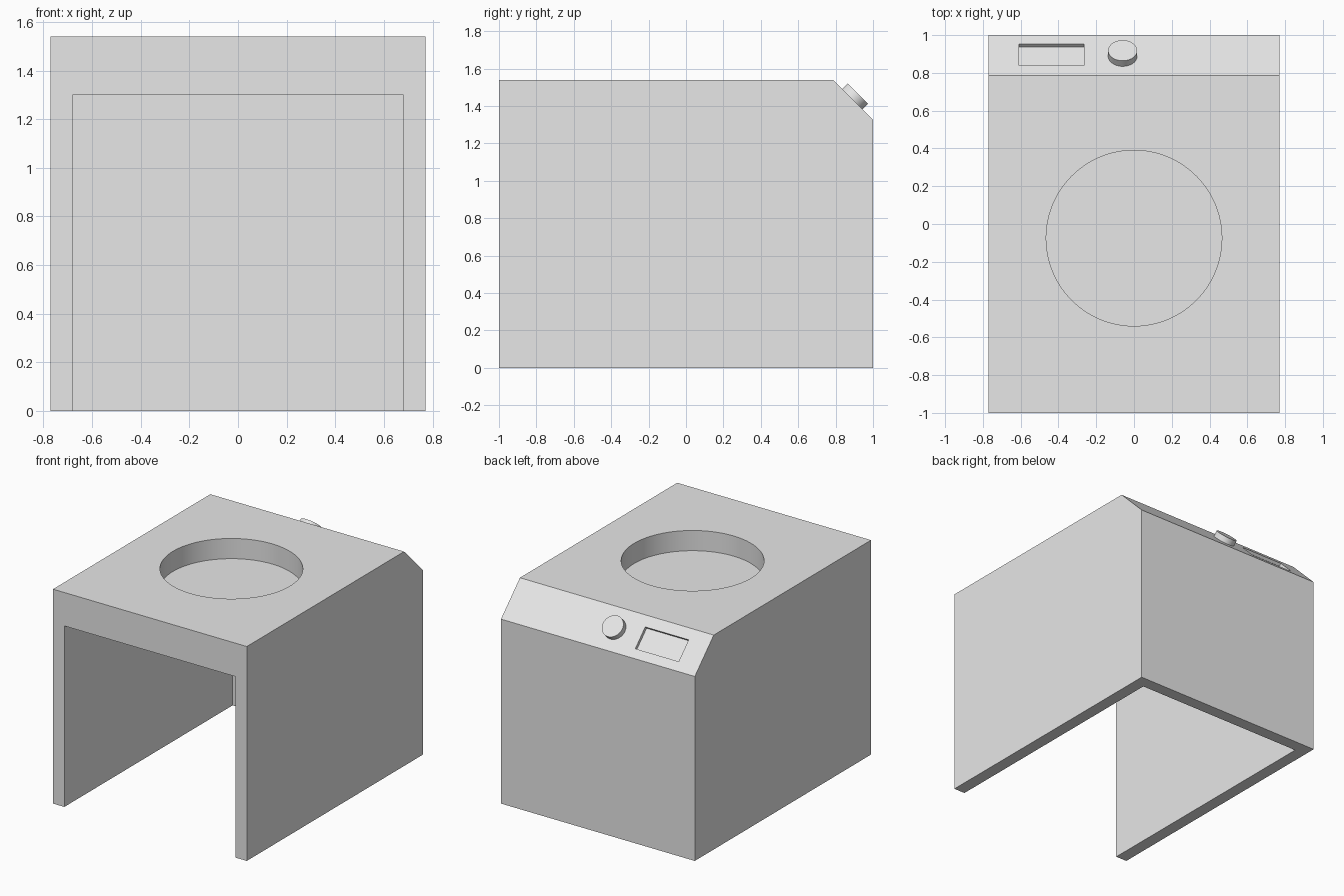
import bpy, bmesh, math
from mathutils import Matrix, Vector

default_cube = bpy.data.objects.get("Cube")
if default_cube:
    bpy.data.objects.remove(default_cube, do_unlink=True)

GREY = (0.8, 0.8, 0.8, 1.0)
grey = bpy.data.materials.new("plain grey")
grey.use_nodes = True
grey.diffuse_color = GREY
grey.node_tree.nodes["Principled BSDF"].inputs["Base Color"].default_value = GREY

# Sloped panel frame: local z points out of the panel
PANEL_TILT = Matrix.Rotation(math.radians(-45), 4, "X")
PANEL_SUM = 2.325  # y + z on the panel plane


def on_panel(x, y):
    return Matrix.Translation((x, y, PANEL_SUM - y)) @ PANEL_TILT


def finish(name, bm):
    bmesh.ops.recalc_face_normals(bm, faces=bm.faces)
    mesh = bpy.data.meshes.new(name)
    bm.to_mesh(mesh)
    bm.free()
    mesh.materials.append(grey)
    obj = bpy.data.objects.new(name, mesh)
    bpy.context.collection.objects.link(obj)
    return obj


def extruded_profile(name, points, half_width):
    bm = bmesh.new()
    face = bm.faces.new([bm.verts.new((-half_width, y, z)) for y, z in points])
    swept = bmesh.ops.extrude_face_region(bm, geom=[face])["geom"]
    moved = [v for v in swept if isinstance(v, bmesh.types.BMVert)]
    bmesh.ops.translate(bm, verts=moved, vec=Vector((2 * half_width, 0, 0)))
    return finish(name, bm)


def box(name, size, matrix):
    bm = bmesh.new()
    bmesh.ops.create_cube(bm, size=1, matrix=matrix @ Matrix.Diagonal((*size, 1)))
    return finish(name, bm)


def cylinder(name, radius, depth, matrix, segments):
    bm = bmesh.new()
    bmesh.ops.create_cone(bm, cap_ends=True, segments=segments, radius1=radius,
                          radius2=radius, depth=depth, matrix=matrix)
    return finish(name, bm)


def select_only(obj):
    bpy.ops.object.select_all(action="DESELECT")
    obj.select_set(True)
    bpy.context.view_layer.objects.active = obj


def cut(target, cutter):
    cutter.hide_render = True
    mod = target.modifiers.new("cut", "BOOLEAN")
    mod.operation = "DIFFERENCE"
    mod.solver = "EXACT"
    mod.object = cutter
    select_only(target)
    bpy.ops.object.modifier_apply(modifier=mod.name)
    bpy.data.objects.remove(cutter, do_unlink=True)


# Housing with a sloped rear control panel
housing = extruded_profile("housing", [
    (-1, 0), (1, 0), (1, 1.325), (0.785, 1.54), (-1, 1.54)], 0.77)

# Cavity open at the front and the bottom
cut(housing, box("cavity_cutter", (1.36, 2.01, 1.4),
                 Matrix.Translation((0, -0.095, 0.6))))

# Round blind recess in the top
cut(housing, cylinder("round_recess_cutter", 0.465, 0.29,
                      Matrix.Translation((0, -0.075, 1.54)), 96))

# Shallow display window in the panel
cut(housing, box("display_cutter", (0.345, 0.16, 0.044), on_panel(-0.437, 0.897)))

# Control knob
knob = cylinder("control_knob", 0.077, 0.042,
                on_panel(-0.06, 0.889) @ Matrix.Translation((0, 0, 0.021)), 48)

for part in (housing, knob):
    select_only(part)
    bpy.ops.object.shade_smooth_by_angle(angle=math.radians(30))
